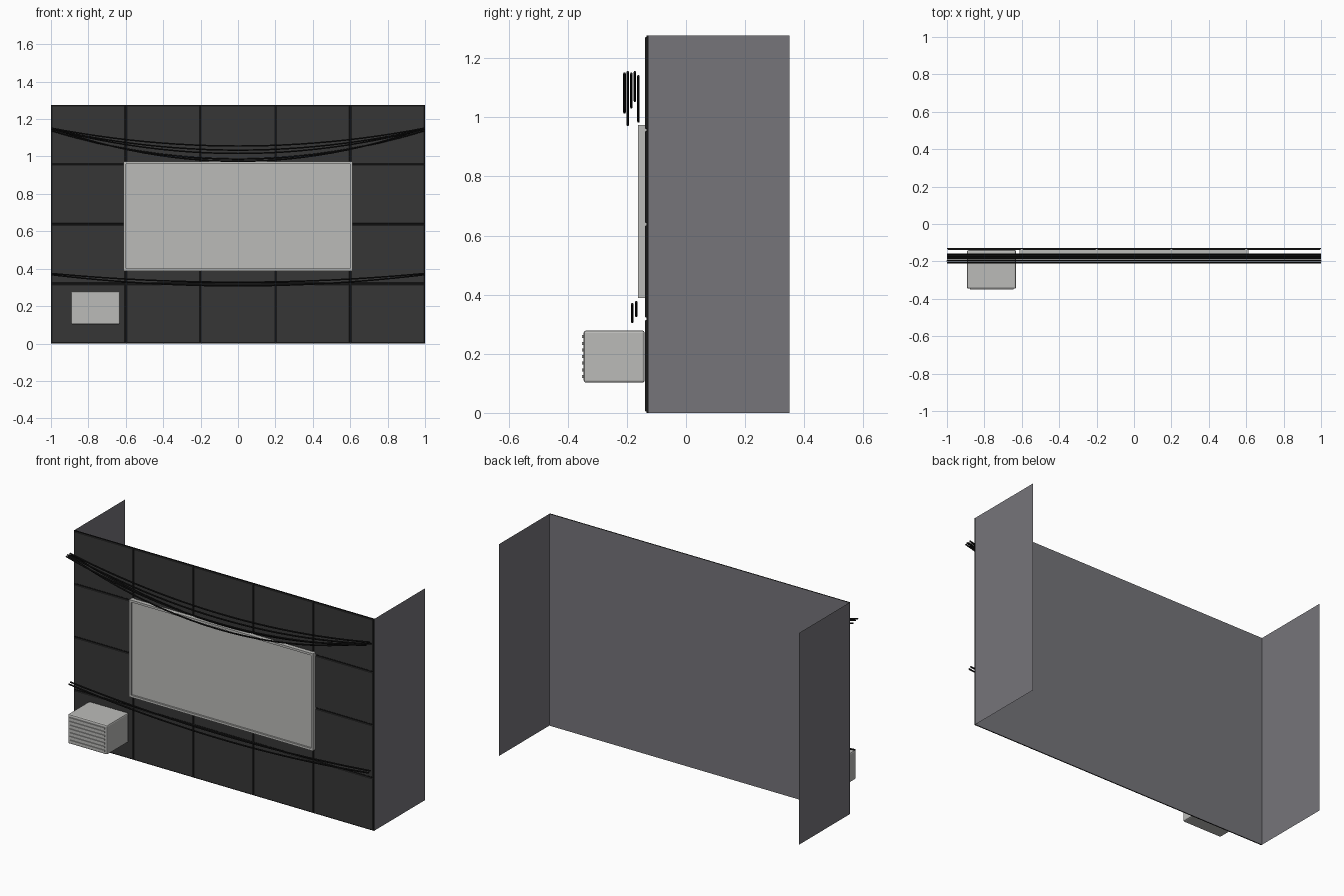
import bpy, bmesh

if "Cube" in bpy.data.objects:
    bpy.data.objects.remove(bpy.data.objects["Cube"])

def material(name, rgb):
    m = bpy.data.materials.new(name)
    m.diffuse_color = (*rgb, 1)
    m.use_nodes = True
    m.node_tree.nodes["Principled BSDF"].inputs["Base Color"].default_value = m.diffuse_color
    return m

WALL = material("grey_wall", (0.18, 0.178, 0.195))
PANEL = material("charcoal_panel", (0.037, 0.037, 0.037))
BLACK = material("black_cable", (0.008, 0.008, 0.008))
LIGHT = material("pale_grey", (0.50, 0.50, 0.485))

def finish(name, bm, mat):
    me = bpy.data.meshes.new(name)
    bm.to_mesh(me)
    bm.free()
    me.materials.append(mat)
    ob = bpy.data.objects.new(name, me)
    bpy.context.collection.objects.link(ob)
    return ob

def add_box(bm, x0, x1, y0, y1, z0, z1):
    v = [bm.verts.new((x, y, z)) for x in (x0, x1) for y in (y0, y1) for z in (z0, z1)]
    for f in ((0, 1, 3, 2), (4, 6, 7, 5), (0, 4, 5, 1), (2, 3, 7, 6), (0, 2, 6, 4), (1, 5, 7, 3)):
        bm.faces.new([v[i] for i in f])
    bmesh.ops.recalc_face_normals(bm, faces=bm.faces)

def boxes(name, items, mat, bevel=0, segments=1):
    bm = bmesh.new()
    for b in items:
        add_box(bm, *b)
    if bevel:
        bmesh.ops.bevel(bm, geom=bm.edges[:], offset=bevel, segments=segments,
                        affect='EDGES', profile=0.5)
    return finish(name, bm, mat)

H = 1.276
FRONT = -0.127

# Thin wall sheet: front plus two side returns, open at back and top
bm = bmesh.new()
path = [(-1, 0.35), (-1, FRONT), (1, FRONT), (1, 0.35)]
cols = [[bm.verts.new((x, y, z)) for z in (0, H)] for x, y in path]
for a, b in zip(cols, cols[1:]):
    bm.faces.new((a[0], b[0], b[1], a[1]))
finish("wall_shell", bm, WALL)

# Grid of cladding panels, 5 by 4
row = H / 4
g = 0.004
boxes("cladding_panels",
      [(-1 + 0.4 * i + g, -0.6 + 0.4 * i - g, -0.138, FRONT - 0.001, row * j + g, row * (j + 1) - g)
       for i in range(5) for j in range(4)], PANEL, 0.002)

# Dark seams between the panels
boxes("panel_seams",
      [(x - 0.005, x + 0.005, -0.134, FRONT - 0.0005, 0, H) for x in (-0.6, -0.2, 0.2, 0.6)]
      + [(-1, 1, -0.1335, FRONT - 0.0005, row * j - 0.005, row * j + 0.005) for j in (1, 2, 3)]
      + [(-1, 1, -0.1335, FRONT - 0.0005, z, z + 0.005) for z in (0, H - 0.005)]
      + [(x, x + 0.005, -0.134, FRONT - 0.0005, 0, H) for x in (-1, 0.995)], BLACK)

# Billboard with a slim raised frame
boxes("billboard", [(-0.6, 0.6, -0.152, -0.129, 0.40, 0.963)], LIGHT)
boxes("billboard_frame",
      [(-0.612, 0.612, -0.162, -0.13, 0.388, 0.401), (-0.612, 0.612, -0.162, -0.13, 0.961, 0.974),
       (-0.612, -0.599, -0.162, -0.13, 0.401, 0.961), (0.599, 0.612, -0.162, -0.13, 0.401, 0.961)], LIGHT)

# Air conditioner with front louvres
unit = boxes("air_conditioner", [(-0.893, -0.63, -0.346, -0.14, 0.102, 0.279)], LIGHT, 0.008, 2)
boxes("louvres", [(-0.878, -0.645, -0.351, -0.344, 0.118 + 0.0225 * k, 0.128 + 0.0225 * k)
                  for k in range(7)], LIGHT)

# Sagging cables: depth, end height, middle height
cables = [(-0.208, 1.148, 1.016), (-0.197, 1.153, 0.974), (-0.185, 1.147, 1.034),
          (-0.173, 1.152, 1.056), (-0.161, 1.139, 0.986),
          (-0.182, 0.368, 0.308), (-0.168, 0.375, 0.328)]
for n, (y, z_end, z_mid) in enumerate(cables):
    cu = bpy.data.curves.new("cable", 'CURVE')
    cu.dimensions = '3D'
    cu.bevel_depth = 0.0045
    cu.bevel_resolution = 1
    cu.use_fill_caps = True
    sp = cu.splines.new('POLY')
    sp.points.add(24)
    for i, p in enumerate(sp.points):
        x = -1 + i / 12
        p.co = (x, y, z_mid + (z_end - z_mid) * x * x, 1)
    cu.materials.append(BLACK)
    ob = bpy.data.objects.new(f"cable_{n + 1}", cu)
    bpy.context.collection.objects.link(ob)
